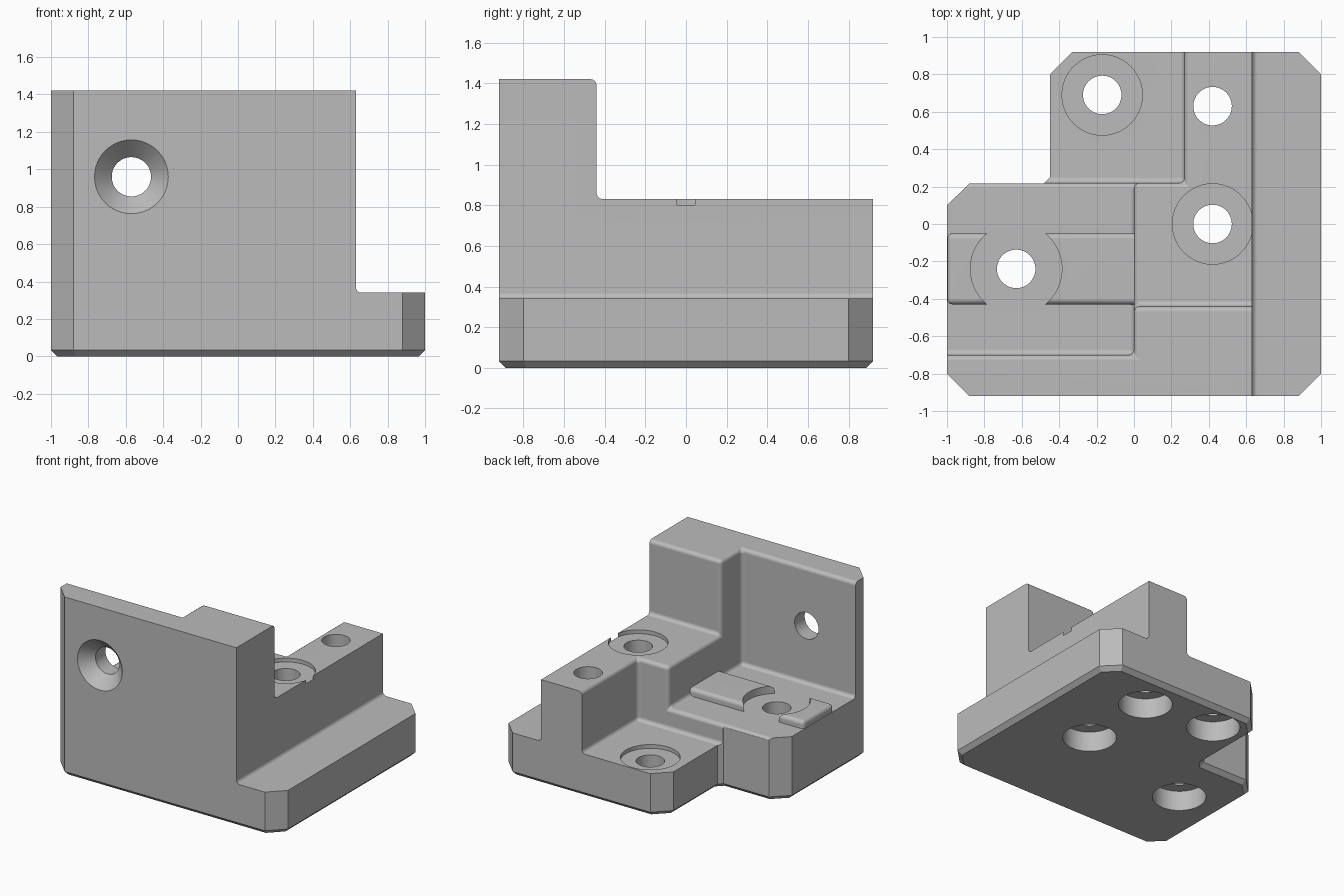
import bpy
import bmesh
from mathutils import Matrix, Vector

if "Cube" in bpy.data.objects:
    bpy.data.objects.remove(bpy.data.objects["Cube"], do_unlink=True)

WALL_TOP, RIB_TOP, DECK_TOP, BASE_TOP = 1.42, 0.83, 0.5, 0.34
FILLET, FAR = 0.03, 1.2

grey = bpy.data.materials.new("machined grey")
grey.use_nodes = True
colour = (0.5, 0.5, 0.5, 1)
grey.diffuse_color = colour
grey.node_tree.nodes["Principled BSDF"].inputs["Base Color"].default_value = colour


def to_object(name, bm):
    bmesh.ops.recalc_face_normals(bm, faces=bm.faces)
    mesh = bpy.data.meshes.new(name)
    bm.to_mesh(mesh)
    bm.free()
    mesh.materials.append(grey)
    obj = bpy.data.objects.new(name, mesh)
    bpy.context.collection.objects.link(obj)
    return obj


def box_mesh(low, high):
    low, high = Vector(low), Vector(high)
    bm = bmesh.new()
    bmesh.ops.create_cube(bm, size=1)
    for v in bm.verts:
        v.co = (low + high) / 2 + v.co * (high - low)
    return bm


def round_edges(bm, edges, radius, segments):
    bmesh.ops.bevel(bm, geom=edges, offset=radius, segments=segments,
                    profile=0.5, affect='EDGES', clamp_overlap=True)


def drill(x, y, low, high, r_low, r_high=None):
    """Vertical cylinder or cone."""
    bm = bmesh.new()
    bmesh.ops.create_cone(bm, cap_ends=True, segments=48, radius1=r_low,
                          radius2=r_low if r_high is None else r_high,
                          depth=high - low)
    bmesh.ops.translate(bm, verts=bm.verts, vec=(x, y, (low + high) / 2))
    return to_object("drill", bm)


def combine(target, tool, operation):
    mod = target.modifiers.new("combine", 'BOOLEAN')
    mod.operation = operation
    mod.solver = 'EXACT'
    mod.object = tool
    bpy.context.view_layer.update()
    bpy.context.view_layer.objects.active = target
    bpy.ops.object.modifier_apply(modifier=mod.name)
    bpy.data.objects.remove(tool, do_unlink=True)


# Stepped block, oversized so the footprint can trim it afterwards
body = to_object("corner_bracket", box_mesh((-FAR, -FAR, -0.5), (FAR, FAR, WALL_TOP)))
steps = [
    (0.63, 2, -2, BASE_TOP),      # side flange
    (-2, 2, -0.44, RIB_TOP),      # rib
    (-2, 0, -0.7, DECK_TOP),      # side deck
    (-2, 0.27, 0.22, BASE_TOP),   # back shelf
]
for x0, x1, y0, z0 in steps:
    combine(body, to_object("step", box_mesh((x0, y0, z0), (x1, 2, 2))), 'DIFFERENCE')

# Fillets on the inner step edges
bm = bmesh.new()
bm.from_mesh(body.data)
bmesh.ops.remove_doubles(bm, verts=bm.verts, dist=0.0001)
bmesh.ops.dissolve_limit(bm, angle_limit=0.02, verts=bm.verts, edges=bm.edges)


def is_inner(edge):
    a, b = (v.co for v in edge.verts)
    mid = (a + b) / 2
    outer = max(abs(mid.x), abs(mid.y)) > 1.1
    sharp_side = min(a.x, b.x) > 0.62 and mid.z > 0.4
    return not outer and not sharp_side


round_edges(bm, [e for e in bm.edges if is_inner(e)], FILLET, 4)
bm.to_mesh(body.data)
bm.free()

# Footprint with clipped corners and a chamfered underside
outline = [(-0.88, -0.92), (0.88, -0.92), (1, -0.8), (1, 0.8), (0.88, 0.92),
           (-0.33, 0.92), (-0.45, 0.8), (-0.45, 0.25), (-0.483, 0.217),
           (-0.88, 0.217), (-1, 0.1), (-1, -0.8)]
bm = bmesh.new()
floor = bm.faces.new([bm.verts.new((x, y, 0)) for x, y in outline])
top = bmesh.ops.extrude_face_region(bm, geom=[floor], use_keep_orig=True)
bmesh.ops.translate(bm, vec=(0, 0, 2),
                    verts=[g for g in top["geom"] if isinstance(g, bmesh.types.BMVert)])
bmesh.ops.recalc_face_normals(bm, faces=bm.faces)
rim = [e for e in bm.edges if all(v.co.z < 0.01 for v in e.verts)]
round_edges(bm, rim, 0.033, 1)
combine(body, to_object("footprint", bm), 'INTERSECT')

# Raised locating pad, parted around the deck hole
bm = box_mesh((-0.998, -0.43, 0.4), (0.06, -0.05, 0.56))
round_edges(bm, list(bm.edges), FILLET, 4)
pad = to_object("pad", bm)
combine(pad, drill(-0.63, -0.24, 0, 1, 0.245), 'DIFFERENCE')
combine(body, pad, 'UNION')

# Screw holes, counterbored below, some spot-faced on top
holes = [(-0.63, -0.24, None), (0.42, 0, RIB_TOP),
         (0.42, 0.63, None), (-0.17, 0.69, BASE_TOP)]
for x, y, face in holes:
    combine(body, drill(x, y, -0.5, 1.2, 0.103), 'DIFFERENCE')
    combine(body, drill(x, y, -0.5, 0.16, 0.195), 'DIFFERENCE')
    if face:
        combine(body, drill(x, y, face - 0.03, face + 0.2, 0.215), 'DIFFERENCE')

# Countersunk hole through the front wall
turn = Matrix.Translation((-0.57, -0.92, 0.96)) @ Matrix.Rotation(-1.5707963, 4, 'X')
for tool in (drill(0, 0, -0.3, 0.5, 0.105), drill(0, 0, -0.01, 0.1, 0.207, 0.1)):
    tool.data.transform(turn)
    combine(body, tool, 'DIFFERENCE')

# Smooth fillets, crisp flats, single material
body.data.materials.clear()
body.data.materials.append(grey)
bpy.ops.object.select_all(action='DESELECT')
body.select_set(True)
bpy.context.view_layer.objects.active = body
bpy.ops.object.shade_smooth_by_angle(angle=0.52)
weighted = body.modifiers.new("flat_normals", 'WEIGHTED_NORMAL')
weighted.keep_sharp = True
